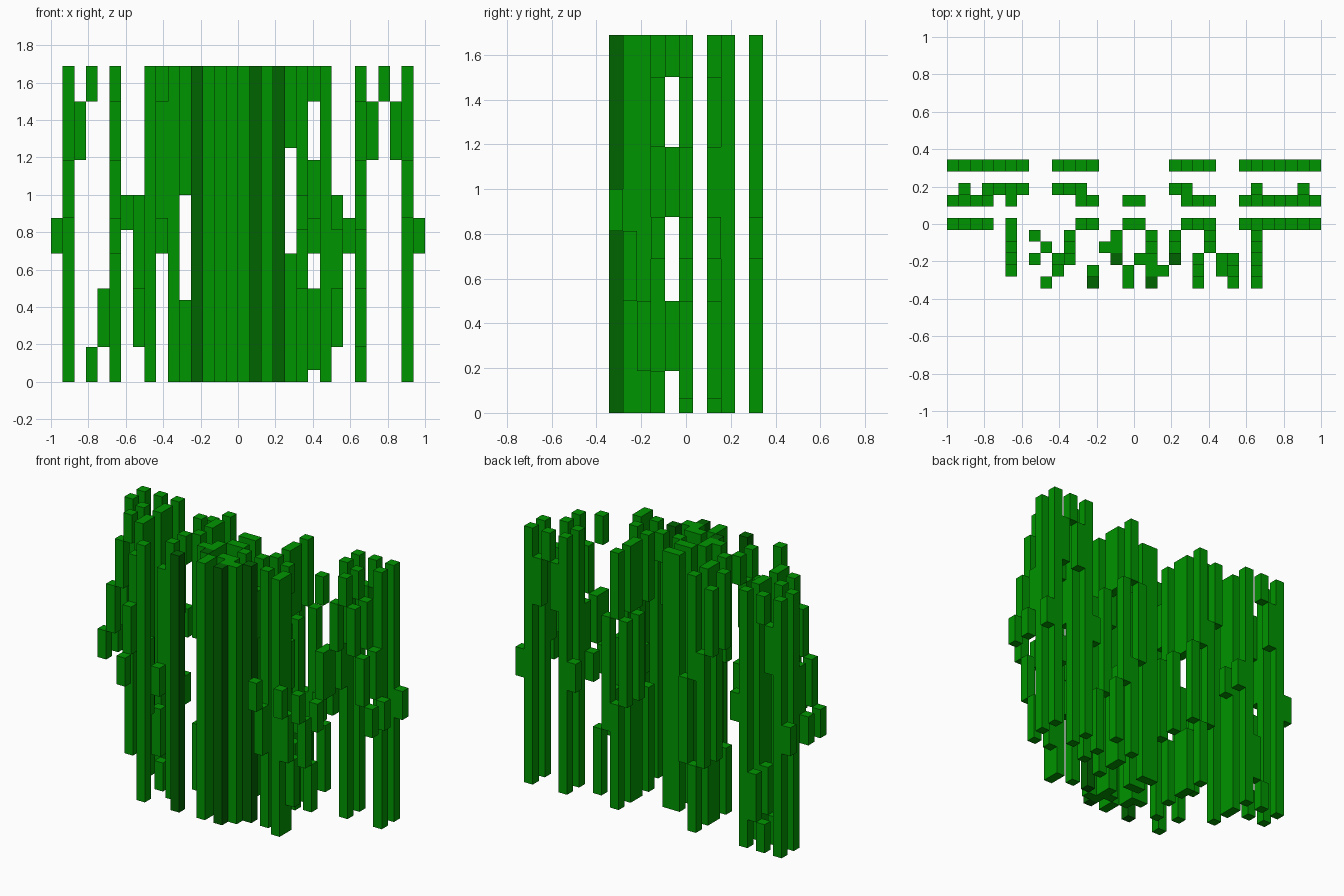
import bpy, bmesh
from mathutils import Matrix, Vector

if "Cube" in bpy.data.objects:
    bpy.data.objects.remove(bpy.data.objects["Cube"], do_unlink=True)

CELL = 2 / 32


def material(name, color):
    m = bpy.data.materials.new(name)
    m.use_nodes = True
    m.diffuse_color = color
    m.node_tree.nodes["Principled BSDF"].inputs["Base Color"].default_value = color
    return m


green = material("leaf green", (0, 0.3, 0, 1))
dark = material("dark green", (0, 0.125, 0, 1))

# Height ranges of the bars, in cells
full = (0, 27)
low = {"a": (0, 3), "b": (3, 8), "c": (8, 13), "d": (13, 16)}    # lower diagonal steps
high = {"p": (11, 14), "q": (14, 19), "r": (19, 24), "s": (24, 27)}  # upper diagonal steps
steep = {"v": (1, 8), "m": (8, 20), "n": (7, 19), "i": (19, 26), "j": (19, 27),
         "f": (7, 16), "g": (11, 20), "e": (8, 16), "t": (14, 24)}
bars = {k: [v] for k, v in {**low, **high, **steep}.items()}
bars.update({k: [full] for k in "FDT"})  # plain, dark and dark-topped posts
bars["x"] = [low["a"], high["s"]]
bars["y"] = [low["b"], high["s"]]
bars["z"] = [low["a"], high["r"]]
bars["o"] = [high["q"], high["s"]]
bars["h"] = [(0, 7), (16, 27)]
bars["k"] = [(0, 11), (20, 27)]

# Plan of the bars, back row first, one letter per cell
plan = [
    "pFrxbFd .. inhf ...... gkmv .. pFrsrFp",
    "",
    ".F.abFd .. jnh. ...... gk.. .. .F...F.",
    "pqrs.F. .. ..hf ..FF.. .kmv .. pqrsrqp",
    "",
    "pqrs.F. .. ..hf ..FF.. .kmv .. pqrsrqp",
    ".....s. b. .s.. .s..y. s..o .. .o.....",
    ".....r. .a .r.. FF..z. r..p .. .p.....",
    ".....q. e. tF.. .T.FF. D.F. Fb .b.....",
    ".....p. .. p..p ..F.FF ..c. Fc .c.....",
    "....... .F ...D ..F.D. ..d. .d .d.....",
]


def add_bar(bm, col, row, bottom, top, key):
    centre = Vector((col - 15.5, 5 - row, (bottom + top) / 2)) * CELL
    size = Vector((1, 1, top - bottom)) * CELL
    geo = bmesh.ops.create_cube(bm, size=1, matrix=Matrix.LocRotScale(centre, None, size))
    for f in {f for v in geo["verts"] for f in v.link_faces}:
        on_top = f.calc_center_median().z > centre.z + size.z / 4
        f.material_index = int(key == "D" or (key == "T" and on_top))


# One wall of upright bars per row
for row, line in enumerate(plan):
    if not line:
        continue
    bm = bmesh.new()
    for col, key in enumerate(line.replace(" ", "")):
        for bottom, top in bars.get(key, []):
            add_bar(bm, col, row, bottom, top, key)
    mesh = bpy.data.meshes.new("bar_wall")
    bm.to_mesh(mesh)
    bm.free()
    mesh.materials.append(green)
    mesh.materials.append(dark)
    wall = bpy.data.objects.new(f"bar_wall_{row}", mesh)
    bpy.context.collection.objects.link(wall)
